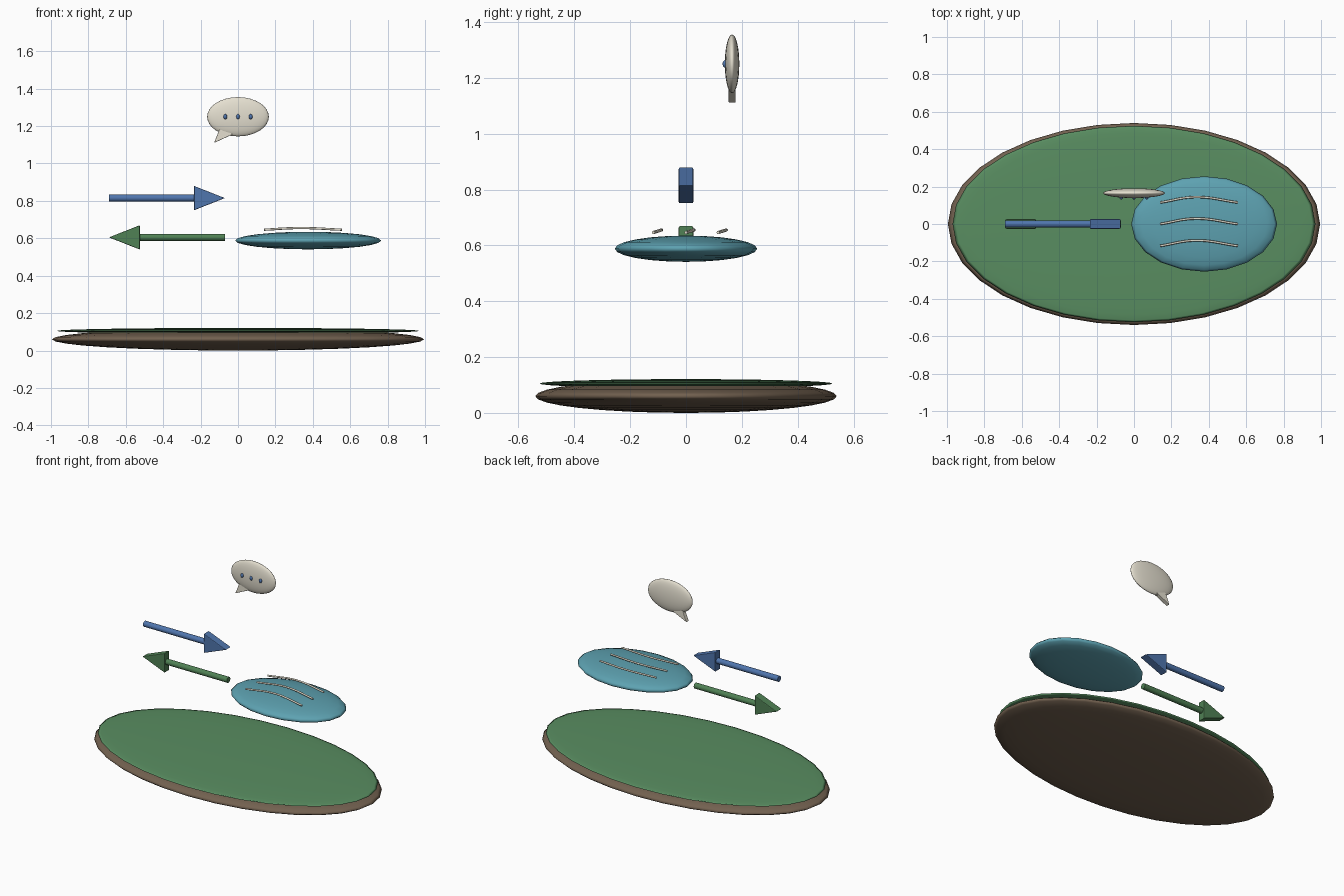
import bpy, bmesh
from math import pi
from mathutils import Matrix

if "Cube" in bpy.data.objects:
    bpy.data.objects.remove(bpy.data.objects["Cube"])


def mat(name, rgb):
    m = bpy.data.materials.new(name)
    m.diffuse_color = (*rgb, 1)
    m.use_nodes = True
    m.node_tree.nodes["Principled BSDF"].inputs["Base Color"].default_value = m.diffuse_color
    return m


BROWN = mat("earth", (0.17, 0.12, 0.08))
GREEN = mat("grass", (0.10, 0.27, 0.12))
LEAF = mat("leaf_green", (0.08, 0.22, 0.09))
TEAL = mat("water", (0.11, 0.36, 0.44))
BLUE = mat("blue", (0.08, 0.18, 0.42))
CREAM = mat("cream", (0.78, 0.74, 0.63))


def finish(name, bm, material, smooth=True):
    bmesh.ops.recalc_face_normals(bm, faces=bm.faces)
    me = bpy.data.meshes.new(name)
    bm.to_mesh(me)
    bm.free()
    me.materials.append(material)
    for p in me.polygons:
        p.use_smooth = smooth
    ob = bpy.data.objects.new(name, me)
    bpy.context.collection.objects.link(ob)
    return ob


def ellipsoid(name, loc, radii, material, seg=32, rings=16):
    bm = bmesh.new()
    bmesh.ops.create_uvsphere(bm, u_segments=seg, v_segments=rings, radius=1,
                              matrix=Matrix.Translation(loc) @ Matrix.Diagonal((*radii, 1)))
    return finish(name, bm, material)


def prism(name, pts, y, half, material, bevel=0.0):
    # x-z outline extruded along y
    bm = bmesh.new()
    f = bm.faces.new([bm.verts.new((px, y - half, pz)) for px, pz in pts])
    new = bmesh.ops.extrude_face_region(bm, geom=[f])["geom"]
    bmesh.ops.translate(bm, vec=(0, 2 * half, 0),
                        verts=[g for g in new if isinstance(g, bmesh.types.BMVert)])
    ob = finish(name, bm, material, False)
    if bevel:
        b = ob.modifiers.new("bevel", "BEVEL")
        b.width, b.segments = bevel, 2
    return ob


def arrow(name, tail, neck, tip, z, material):
    # round shaft and flat triangular head
    bm = bmesh.new()
    bmesh.ops.create_cone(bm, cap_ends=True, segments=16, radius1=0.019, radius2=0.019,
                          depth=abs(neck - tail) + 0.01,
                          matrix=Matrix.Translation(((tail + neck) / 2, 0, z))
                          @ Matrix.Rotation(pi / 2, 4, 'Y'))
    ob = finish(name + "_shaft", bm, material)
    bpy.context.view_layer.objects.active = ob
    ob.select_set(True)
    bpy.ops.object.shade_smooth_by_angle()
    ob.select_set(False)
    prism(name + "_head", [(neck, z - 0.065), (tip, z), (neck, z + 0.065)],
          0, 0.026, material, 0.004)


# ground disc
ellipsoid("earth_base", (0, 0, 0.06), (0.995, 0.54, 0.06), BROWN)
ellipsoid("grass_top", (0, 0, 0.105), (0.97, 0.525, 0.016), GREEN)

# floating pond
ellipsoid("pond", (0.375, 0, 0.588), (0.39, 0.255, 0.047), TEAL, 20, 12)

# ripples over the pond
for i, y in enumerate((-0.117, 0.0, 0.115)):
    cu = bpy.data.curves.new("ripple", "CURVE")
    cu.dimensions = "3D"
    cu.bevel_depth, cu.bevel_resolution, cu.use_fill_caps = 0.006, 2, True
    sp = cu.splines.new("BEZIER")
    pts = [(0.14, 0, 0.646), (0.33, 0.029, 0.655), (0.555, 0, 0.646)]
    sp.bezier_points.add(len(pts) - 1)
    for bp, (px, py, pz) in zip(sp.bezier_points, pts):
        bp.co = (px, y + py, pz)
        bp.handle_left_type = bp.handle_right_type = "AUTO"
    cu.materials.append(CREAM)
    bpy.context.collection.objects.link(bpy.data.objects.new(f"ripple_{i + 1}", cu))

# exchange arrows
arrow("blue_arrow", -0.685, -0.235, -0.07, 0.815, BLUE)
arrow("green_arrow", -0.075, -0.525, -0.69, 0.605, LEAF)

# speech bubble with tail and dots
ellipsoid("bubble", (0, 0.165, 1.25), (0.165, 0.026, 0.105), CREAM, 32, 16)
prism("bubble_tail", [(-0.128, 1.11), (-0.03, 1.155), (-0.05, 1.19), (-0.1, 1.18)],
      0.165, 0.013, CREAM, 0.003)
for i, x in enumerate((-0.068, 0, 0.068)):
    ellipsoid(f"bubble_dot_{i + 1}", (x, 0.141, 1.25), (0.01, 0.01, 0.014), BLUE, 12, 8)
